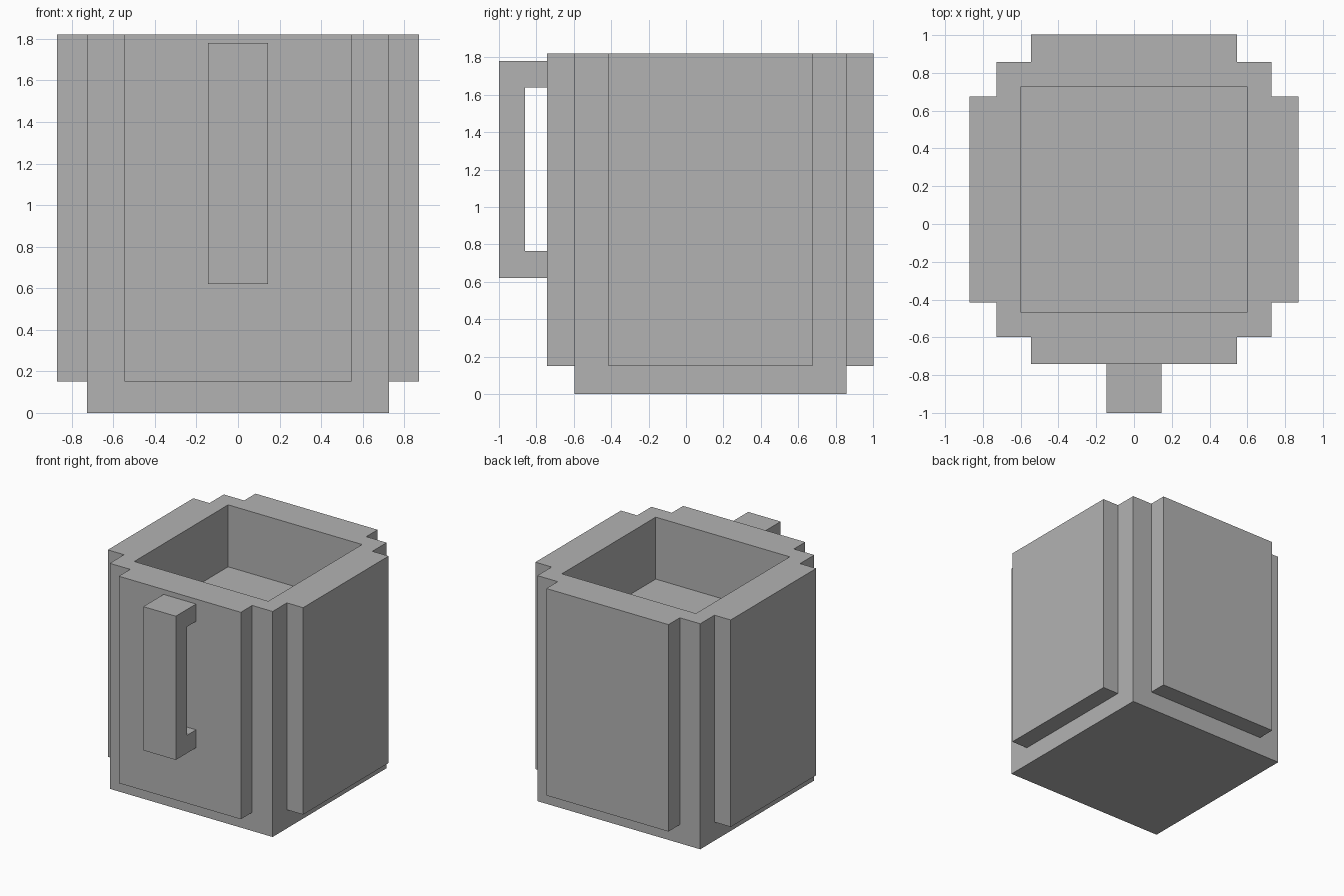
import bpy
import bmesh
from mathutils import Matrix, Vector

cube = bpy.data.objects.get("Cube")
if cube:
    bpy.data.objects.remove(cube, do_unlink=True)

grey = bpy.data.materials.new("plain grey")
grey.use_nodes = True
colour = (0.45, 0.45, 0.45, 1)
grey.diffuse_color = colour
grey.node_tree.nodes["Principled BSDF"].inputs["Base Color"].default_value = colour

TOP = 1.82         # rim height
CENTRE_Y = 0.13    # the body sits back to leave room for the handle
HALF = 0.727       # half width of the core
PANEL_HALF = 0.545
PANEL_DEPTH = 0.145
PANEL_BASE = 0.15
WALL = 0.182
CAVITY_DEPTH = 0.5


def add_object(name, bm):
    bmesh.ops.recalc_face_normals(bm, faces=bm.faces)
    mesh = bpy.data.meshes.new(name)
    bm.to_mesh(mesh)
    bm.free()
    mesh.materials.append(grey)
    obj = bpy.data.objects.new(name, mesh)
    bpy.context.collection.objects.link(obj)
    return obj


def box_mesh(low, high):
    low, high = Vector(low), Vector(high)
    bm = bmesh.new()
    place = Matrix.Translation((low + high) / 2) @ Matrix.Diagonal((*(high - low), 1))
    bmesh.ops.create_cube(bm, size=1, matrix=place)
    return bm


# Core block, hollowed from the top to leave an even rim
bm = box_mesh((-HALF, CENTRE_Y - HALF, 0), (HALF, CENTRE_Y + HALF, TOP))
bm.normal_update()
top_face = max(bm.faces, key=lambda f: f.calc_center_median().z)
bmesh.ops.inset_region(bm, faces=[top_face], thickness=WALL)
hole = bmesh.ops.extrude_discrete_faces(bm, faces=[top_face])["faces"]
bmesh.ops.translate(bm, verts=hole[0].verts, vec=(0, 0, -CAVITY_DEPTH))
add_object("mug_body", bm)

# Raised panel on each of the four sides
for turn, side in enumerate(("front", "left", "back", "right")):
    bm = box_mesh((-PANEL_HALF, -HALF - PANEL_DEPTH, PANEL_BASE),
                  (PANEL_HALF, -HALF, TOP))
    spin = Matrix.Rotation(turn * 1.570796, 4, "Z")
    bm.transform(Matrix.Translation((0, CENTRE_Y, 0)) @ spin)
    add_object(side + "_panel", bm)

# Square C-shaped handle, one profile extruded across the front
profile = [(-0.742, 0.62), (-1, 0.62), (-1, 1.78), (-0.742, 1.78),
           (-0.742, 1.64), (-0.86, 1.64), (-0.86, 0.765), (-0.742, 0.765)]
HANDLE_HALF = 0.145
bm = bmesh.new()
side = bm.faces.new([bm.verts.new((-HANDLE_HALF, y, z)) for y, z in profile])
across = bmesh.ops.extrude_face_region(bm, geom=[side])["geom"]
moved = [v for v in across if isinstance(v, bmesh.types.BMVert)]
bmesh.ops.translate(bm, verts=moved, vec=(2 * HANDLE_HALF, 0, 0))
add_object("handle", bm)
